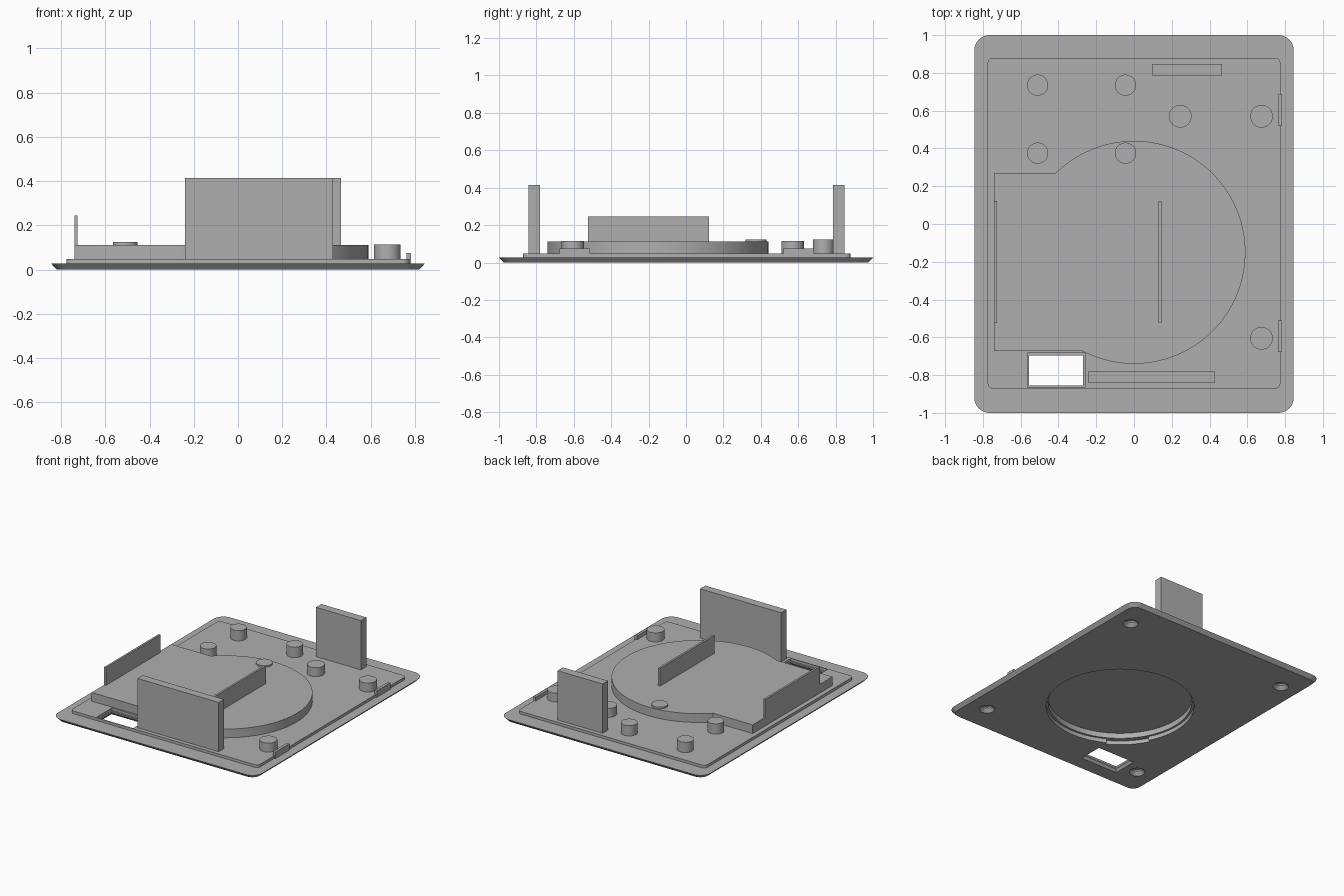
import bpy, bmesh, math

if "Cube" in bpy.data.objects:
    bpy.data.objects.remove(bpy.data.objects["Cube"])

grey = bpy.data.materials.new("mid grey")
grey.diffuse_color = (0.43, 0.43, 0.43, 1)
grey.use_nodes = True
grey.node_tree.nodes["Principled BSDF"].inputs["Base Color"].default_value = grey.diffuse_color


def loft(name, layers):
    """Solid through a stack of (outline, z) layers with equal point counts."""
    bm = bmesh.new()
    rings = [[bm.verts.new((x, y, z)) for x, y in pts] for pts, z in layers]
    n = len(rings[0])
    for a, b in zip(rings, rings[1:]):
        for i in range(n):
            j = (i + 1) % n
            bm.faces.new((a[i], a[j], b[j], b[i]))
    bm.faces.new(rings[0][::-1])
    bm.faces.new(rings[-1])
    bmesh.ops.recalc_face_normals(bm, faces=bm.faces)
    me = bpy.data.meshes.new(name)
    bm.to_mesh(me)
    bm.free()
    me.materials.append(grey)
    ob = bpy.data.objects.new(name, me)
    bpy.context.collection.objects.link(ob)
    return ob


def rect(x0, x1, y0, y1):
    return [(x0, y0), (x1, y0), (x1, y1), (x0, y1)]


def arc(cx, cy, r, a0, a1, n):
    return [(cx + r * math.cos(a0 + (a1 - a0) * i / n),
             cy + r * math.sin(a0 + (a1 - a0) * i / n)) for i in range(n + 1)]


def circle(cx, cy, r, n=32):
    return arc(cx, cy, r, 0, 2 * math.pi, n)[:-1]


def round_rect(x0, x1, y0, y1, r):
    h = math.pi / 2
    centres = [(x1 - r, y1 - r), (x0 + r, y1 - r), (x0 + r, y0 + r), (x1 - r, y0 + r)]
    return [p for k, (cx, cy) in enumerate(centres)
            for p in arc(cx, cy, r, k * h, (k + 1) * h, 8)]


def box(name, x0, x1, y0, y1, z0, z1):
    return loft(name, [(rect(x0, x1, y0, y1), z0), (rect(x0, x1, y0, y1), z1)])


def combine(body, other, operation):
    mod = body.modifiers.new("bool", 'BOOLEAN')
    mod.operation, mod.solver, mod.object = operation, 'EXACT', other
    bpy.context.view_layer.objects.active = body
    bpy.ops.object.modifier_apply(modifier=mod.name)
    bpy.data.objects.remove(other)


def smooth(ob):
    bpy.ops.object.select_all(action='DESELECT')
    ob.select_set(True)
    bpy.context.view_layer.objects.active = ob
    bpy.ops.object.shade_smooth_by_angle(angle=math.radians(30))


# Cover plate with an undercut edge
plate = loft("cover_plate", [(round_rect(-.82, .82, -.975, .975, .06), 0),
                             (round_rect(-.845, .845, -1, 1, .08), .027)])

# Raised inner step
step = round_rect(-.775, .775, -.872, .88, .03)
combine(plate, loft("step", [(step, .01), (step, .047)]), 'UNION')

# Round housing with a square tongue
CY = -.15
housing = arc(0, CY, .59, -2.062, 2.349, 80) + [(-.74, .27), (-.74, -.672)]
combine(plate, loft("housing", [(housing, .015), (housing, .112)]), 'UNION')

# Stepped round recess underneath, with a finger notch
for r, top in ((.51, .03), (.495, .07)):
    c = circle(0, CY, r, 96)
    combine(plate, loft("recess", [(c, -.05), (c, top)]), 'DIFFERENCE')
mid = math.radians(224)
notch = arc(0, CY, .53, mid - .29, mid + .29, 12) + arc(0, CY, .45, mid + .29, mid - .29, 12)
combine(plate, loft("notch", [(notch, -.05), (notch, .029)]), 'DIFFERENCE')

# Rectangular window, wider at both mouths
combine(plate, loft("window", [(rect(-.575, -.25, -.875, -.675), -.01),
                               (rect(-.555, -.27, -.855, -.695), .018),
                               (rect(-.555, -.27, -.855, -.695), .028),
                               (rect(-.565, -.26, -.865, -.682), .0281),
                               (rect(-.565, -.26, -.865, -.682), .1)]), 'DIFFERENCE')

# Countersunk screw recesses in the corners underneath
for sx in (-1, 1):
    for sy in (-1, 1):
        x, y = sx * .675, sy * .77
        combine(plate, loft("screw", [(circle(x, y, .064), -.01), (circle(x, y, .03), .025),
                                      (circle(x, y, .03), .036)]), 'DIFFERENCE')
smooth(plate)

# Upright walls
box("front_wall", -.24, .43, -.842, -.78, .04, .415)
box("back_wall", .095, .467, .785, .848, .04, .415)
box("left_fin", -.74, -.725, -.525, .122, .105, .245)
box("centre_fin", .13, .145, -.525, .122, .105, .245)

# Small clips on the right edge
box("back_clip", .763, .783, .52, .685, .02, .075)
box("front_clip", .763, .783, -.677, -.512, .02, .075)

# Posts
posts = [(x, y, .056, .124) for x in (-.51, -.045) for y in (.375, .735)]
posts += [(.245, .57, .06, .114), (.675, .57, .06, .114), (.675, -.605, .06, .114)]
for i, (x, y, r, top) in enumerate(posts):
    c = circle(x, y, r)
    smooth(loft(f"post_{i + 1}", [(c, .04), (c, top)]))
